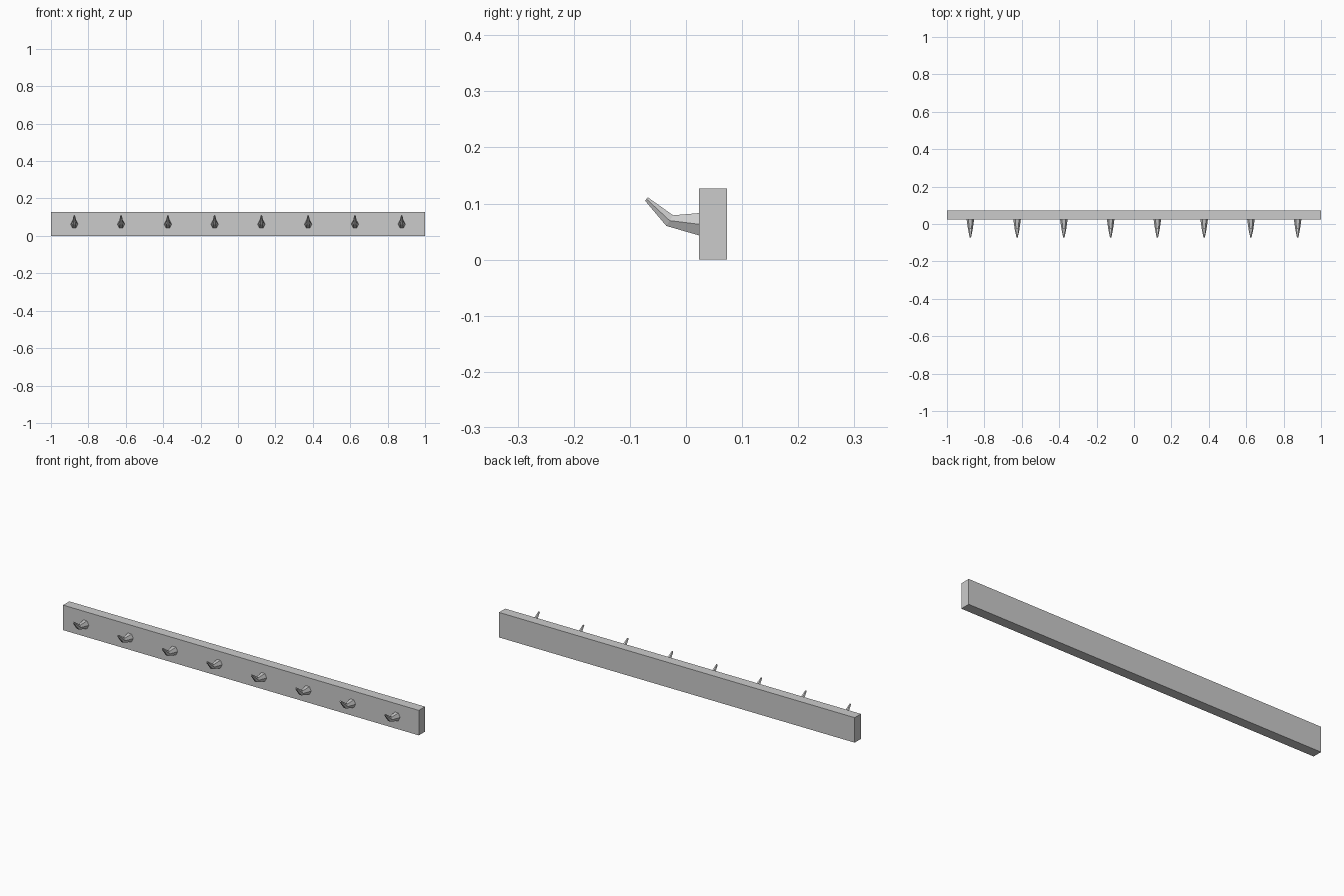
import bpy, bmesh, math
from mathutils import Vector

cube = bpy.data.objects.get("Cube")
if cube:
    bpy.data.objects.remove(cube, do_unlink=True)

grey = bpy.data.materials.new("light_grey")
grey.use_nodes = True
colour = (0.6, 0.6, 0.6, 1)
grey.diffuse_color = colour
grey.node_tree.nodes["Principled BSDF"].inputs["Base Color"].default_value = colour


def add_object(name, bm):
    bmesh.ops.recalc_face_normals(bm, faces=bm.faces)
    mesh = bpy.data.meshes.new(name)
    bm.to_mesh(mesh)
    bm.free()
    mesh.materials.append(grey)
    obj = bpy.data.objects.new(name, mesh)
    bpy.context.collection.objects.link(obj)
    return obj


# Long backing board
bm = bmesh.new()
bmesh.ops.create_cube(bm, size=1)
bmesh.ops.scale(bm, vec=(2, 0.05, 0.127), verts=bm.verts)
bmesh.ops.translate(bm, vec=(0, 0.0485, 0.0635), verts=bm.verts)
add_object("backing_board", bm)

# Tapered hook sections: top (y, z), bottom (y, z), half width
SECTIONS = [((0.024, 0.083), (0.024, 0.043), 0.02),
            ((-0.023, 0.079), (-0.035, 0.06), 0.0125),
            ((-0.068, 0.111), (-0.073, 0.105), 0.004)]
SIDES = 6


def add_hook(name, x):
    bm = bmesh.new()
    rings = []
    for top, bottom, width in SECTIONS:
        top, bottom = Vector((x, *top)), Vector((x, *bottom))
        centre, up = (top + bottom) / 2, (top - bottom) / 2
        ring = []
        for i in range(SIDES):
            a = math.tau * i / SIDES
            side = Vector((width * math.cos(a), 0, 0))
            ring.append(bm.verts.new(centre + side + up * math.sin(a) / math.sin(math.pi / 3)))
        rings.append(ring)
    for r, s in zip(rings, rings[1:]):
        for i in range(SIDES):
            j = (i + 1) % SIDES
            bm.faces.new((r[i], r[j], s[j], s[i]))
    bm.faces.new(rings[0])
    bm.faces.new(rings[-1])
    return add_object(name, bm)


# Row of eight evenly spaced hooks
for n in range(8):
    add_hook(f"hook_{n + 1}", -0.875 + 0.25 * n)
